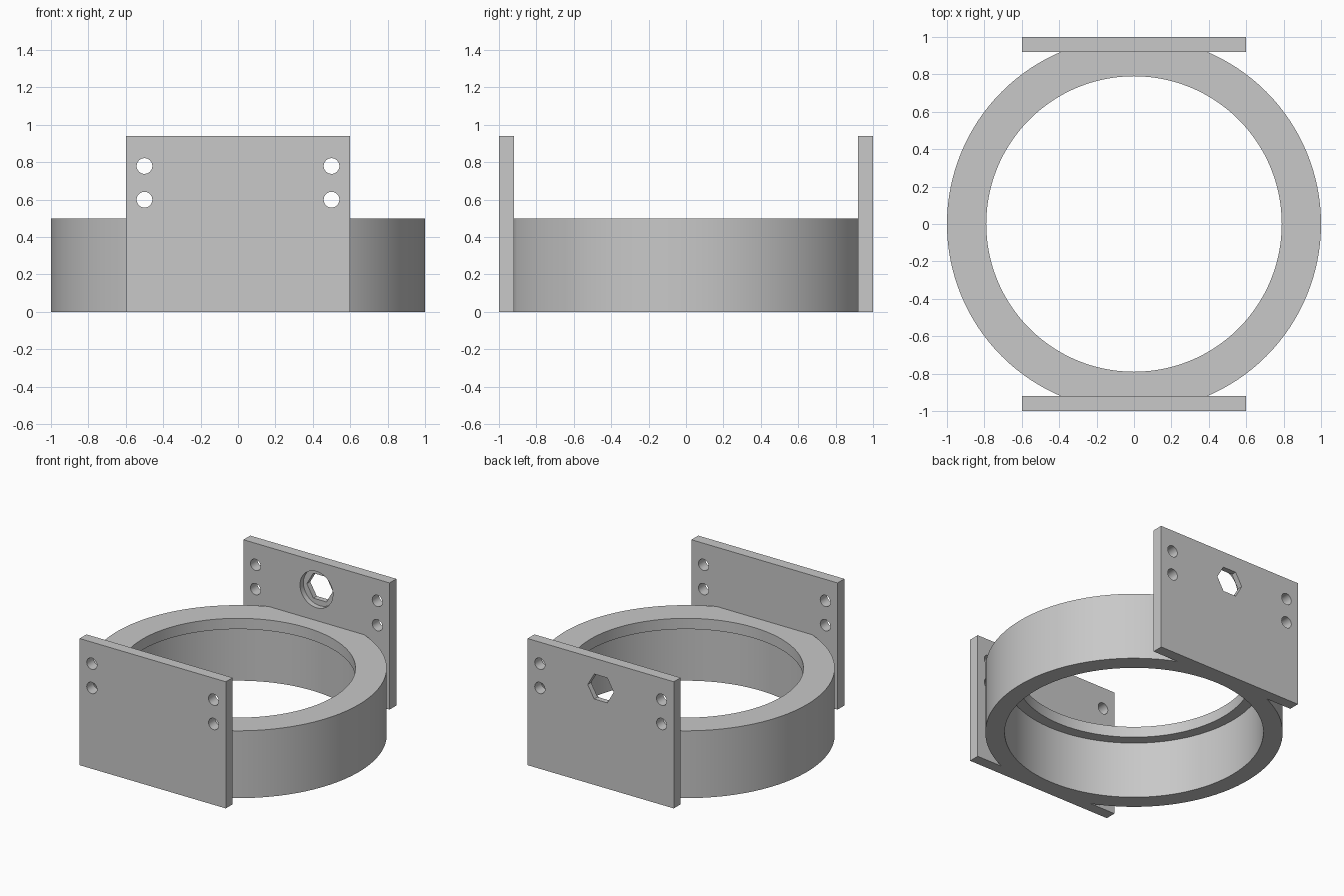
import bpy, bmesh, math
from mathutils import Matrix, Vector

cube = bpy.data.objects.get("Cube")
if cube:
    bpy.data.objects.remove(cube, do_unlink=True)

INNER_Y = 0.92      # inside face of the end plates
PLATE_H = 0.94
HALF_W = 0.6
RING_H = 0.5

grey = bpy.data.materials.new("plain grey")
grey.use_nodes = True
grey.diffuse_color = (0.58, 0.58, 0.58, 1)
grey.node_tree.nodes["Principled BSDF"].inputs["Base Color"].default_value = grey.diffuse_color


def make_object(name, bm):
    bmesh.ops.recalc_face_normals(bm, faces=bm.faces)
    mesh = bpy.data.meshes.new(name)
    bm.to_mesh(mesh)
    bm.free()
    mesh.materials.append(grey)
    obj = bpy.data.objects.new(name, mesh)
    bpy.context.scene.collection.objects.link(obj)
    return obj


def smooth(obj):
    bpy.ops.object.select_all(action="DESELECT")
    obj.select_set(True)
    bpy.context.view_layer.objects.active = obj
    bpy.ops.object.shade_smooth_by_angle(angle=math.radians(30))


def cutter(x, y, z, radius, depth, sides):
    """Prism lying along y, used to drill a plate."""
    bm = bmesh.new()
    place = Matrix.Translation((x, y, z)) @ Matrix.Rotation(math.pi / 2, 4, "X")
    if sides == 6:      # points of the hexagon face left and right
        place = place @ Matrix.Rotation(math.pi / 2, 4, "Z")
    bmesh.ops.create_cone(bm, cap_ends=True, segments=sides, radius1=radius,
                          radius2=radius, depth=depth, matrix=place)
    if sides == 6:
        # keep a corner on the x axis whatever the cone's start angle
        off = max(abs(v.co.x - x) for v in bm.verts)
        if off < radius * 0.95:
            bmesh.ops.rotate(bm, verts=bm.verts, cent=(x, y, z),
                             matrix=Matrix.Rotation(math.pi / 6, 3, "Y"))
    obj = make_object("hole_cutter", bm)
    obj.hide_render = True
    return obj


def drill(obj, cutters):
    for c in cutters:
        mod = obj.modifiers.new("hole", "BOOLEAN")
        mod.operation = "DIFFERENCE"
        mod.solver = "EXACT"
        mod.object = c
    graph = bpy.context.evaluated_depsgraph_get()
    mesh = bpy.data.meshes.new_from_object(obj.evaluated_get(graph))
    obj.modifiers.clear()
    obj.data = mesh
    for c in cutters:
        bpy.data.objects.remove(c, do_unlink=True)


# Ring: turned profile with a narrower lip at the top of the bore
profile = [(0.79, RING_H), (1, RING_H), (1, 0), (0.87, 0), (0.87, 0.42), (0.79, 0.42)]
bm = bmesh.new()
verts = [bm.verts.new((r, 0, z)) for r, z in profile]
edges = [bm.edges.new((verts[i - 1], verts[i])) for i in range(len(verts))]
bmesh.ops.spin(bm, geom=verts + edges, cent=(0, 0, 0), axis=(0, 0, 1),
               angle=math.tau, steps=128, use_merge=True)
bmesh.ops.remove_doubles(bm, verts=bm.verts, dist=0.0001)
# Flats where the end plates sit
for side in (-1, 1):
    bmesh.ops.bisect_plane(bm, geom=bm.verts[:] + bm.edges[:] + bm.faces[:],
                           plane_co=(0, side * INNER_Y, 0),
                           plane_no=Vector((0, side, 0)), clear_outer=True)
    bmesh.ops.holes_fill(bm, edges=[e for e in bm.edges if e.is_boundary], sides=0)
smooth(make_object("ring", bm))

# End plates with screw holes near each side
for name, side in (("front_plate", -1), ("back_plate", 1)):
    mid_y = side * (INNER_Y + 1) / 2
    bm = bmesh.new()
    bmesh.ops.create_cube(bm, size=1, matrix=Matrix.Translation((0, mid_y, PLATE_H / 2))
                          @ Matrix.Diagonal((HALF_W * 2, 1 - INNER_Y, PLATE_H, 1)))
    plate = make_object(name, bm)
    holes = [cutter(x, mid_y, z, 0.042, 0.3, 32) for x in (-0.5, 0.5) for z in (0.6, 0.78)]
    if side > 0:
        # Hexagonal opening with a round recess on the inside face
        holes.append(cutter(0, mid_y, 0.73, 0.107, 0.3, 6))
        holes.append(cutter(0, INNER_Y, 0.73, 0.135, 0.08, 64))
    drill(plate, holes)
    smooth(plate)
